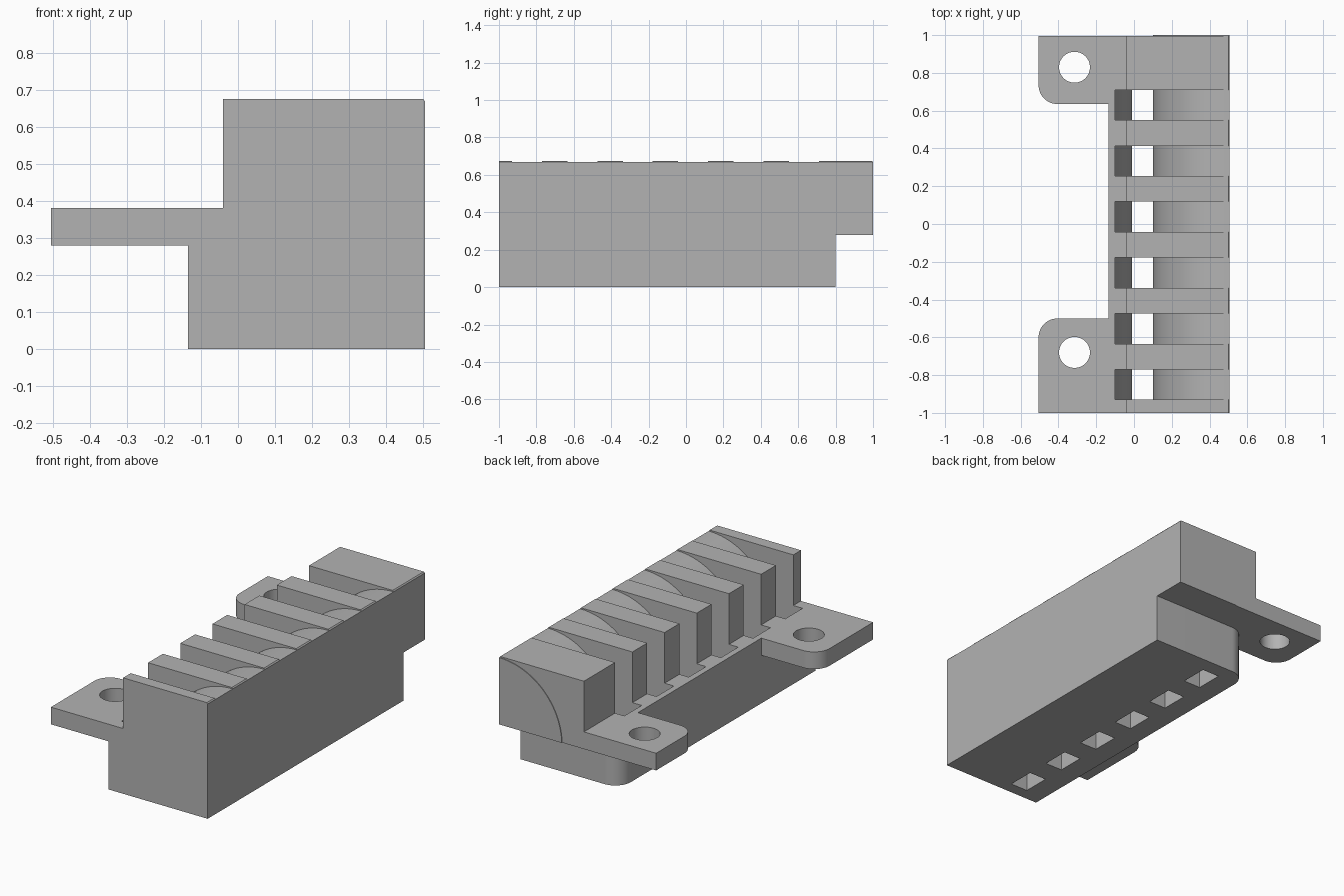
import bpy, bmesh, math
from mathutils import Vector

cube = bpy.data.objects.get("Cube")
if cube:
    bpy.data.objects.remove(cube, do_unlink=True)

grey = bpy.data.materials.new("plain_grey")
grey.use_nodes = True
colour = (0.45, 0.45, 0.45, 1)
grey.diffuse_color = colour
grey.node_tree.nodes["Principled BSDF"].inputs["Base Color"].default_value = colour


def prism(name, outline, low, high, axis="z"):
    """Extrude an outline along z (outline in x, y) or along y (outline in x, z)."""
    bm = bmesh.new()
    place = (lambda p: (p[0], p[1], low)) if axis == "z" else (lambda p: (p[0], low, p[1]))
    face = bm.faces.new([bm.verts.new(place(p)) for p in outline])
    move = Vector((0, 0, high - low)) if axis == "z" else Vector((0, high - low, 0))
    extruded = bmesh.ops.extrude_face_region(bm, geom=[face])["geom"]
    bmesh.ops.translate(bm, vec=move, verts=[g for g in extruded if isinstance(g, bmesh.types.BMVert)])
    bmesh.ops.recalc_face_normals(bm, faces=bm.faces)
    mesh = bpy.data.meshes.new(name)
    bm.to_mesh(mesh)
    bm.free()
    mesh.materials.append(grey)
    obj = bpy.data.objects.new(name, mesh)
    bpy.context.collection.objects.link(obj)
    return obj


def arc(cx, cy, r, start, end, steps=12):
    angles = [math.radians(start + (end - start) * i / steps) for i in range(steps + 1)]
    return [(cx + r * math.cos(a), cy + r * math.sin(a)) for a in angles]


def combine(target, tool, operation):
    """Apply a boolean, then discard the helper."""
    mod = target.modifiers.new(operation, "BOOLEAN")
    mod.object, mod.operation, mod.solver = tool, operation, "EXACT"
    bpy.context.view_layer.objects.active = target
    bpy.ops.object.modifier_apply(modifier=mod.name)
    bpy.data.objects.remove(tool, do_unlink=True)


RIGHT, FRONT, BACK = 0.505, -1, 1
WALL, TAB = -0.135, -0.505

# Mounting plate with two rounded tabs
plate = ([(RIGHT, FRONT), (RIGHT, BACK), (TAB, BACK)]
         + arc(TAB + 0.1, 0.735, 0.1, 180, 270)
         + [(WALL, 0.635), (WALL, -0.5)]
         + arc(TAB + 0.1, -0.6, 0.1, 90, 180)
         + [(TAB, FRONT)])
body = prism("terminal_housing", plate, 0.28, 0.38)

# Lower block with one rounded back corner
lower = [(WALL, FRONT), (RIGHT, FRONT), (RIGHT, 0.8)] + arc(WALL + 0.1, 0.7, 0.1, 90, 180)
combine(body, prism("lower_block", lower, 0, 0.33), "UNION")

# Upper block with a slightly eased outer edge
upper = [(-0.04, 0.33), (RIGHT, 0.33), (RIGHT, 0.668), (RIGHT - 0.006, 0.675), (-0.04, 0.675)]
combine(body, prism("upper_block", upper, FRONT, BACK, "y"), "UNION")

# Wire slots: curved guide on one side, ramp on the other, open at the bottom
guide = arc(0.5, 0.268, 0.4, 180, 90, 24) + [(0.7, 0.668), (0.7, 0.8)]
slot = [(-0.1, 0.8), (-0.1, 0.33), (-0.05, 0.2), (-0.01, 0.1), (-0.01, -0.1), (0.1, -0.1)] + guide
for i in range(6):
    y = -0.85 + i * 0.296
    combine(body, prism("slot_cutter", slot, y - 0.08, y + 0.08, "y"), "DIFFERENCE")

# Shallow step around the curve on the back end
step = [(-0.7, 0.8), (-0.7, 0.2), (0.1, 0.2)] + guide
combine(body, prism("step_cutter", step, 0.996, 1.1, "y"), "DIFFERENCE")

# Screw holes
for y in (0.83, -0.68):
    circle = arc(-0.315, y, 0.082, 0, 360, 32)[:-1]
    combine(body, prism("hole_cutter", circle, 0.2, 0.5), "DIFFERENCE")

bpy.ops.object.select_all(action="DESELECT")
body.select_set(True)
bpy.context.view_layer.objects.active = body
bpy.ops.object.shade_smooth_by_angle(angle=math.radians(25))
